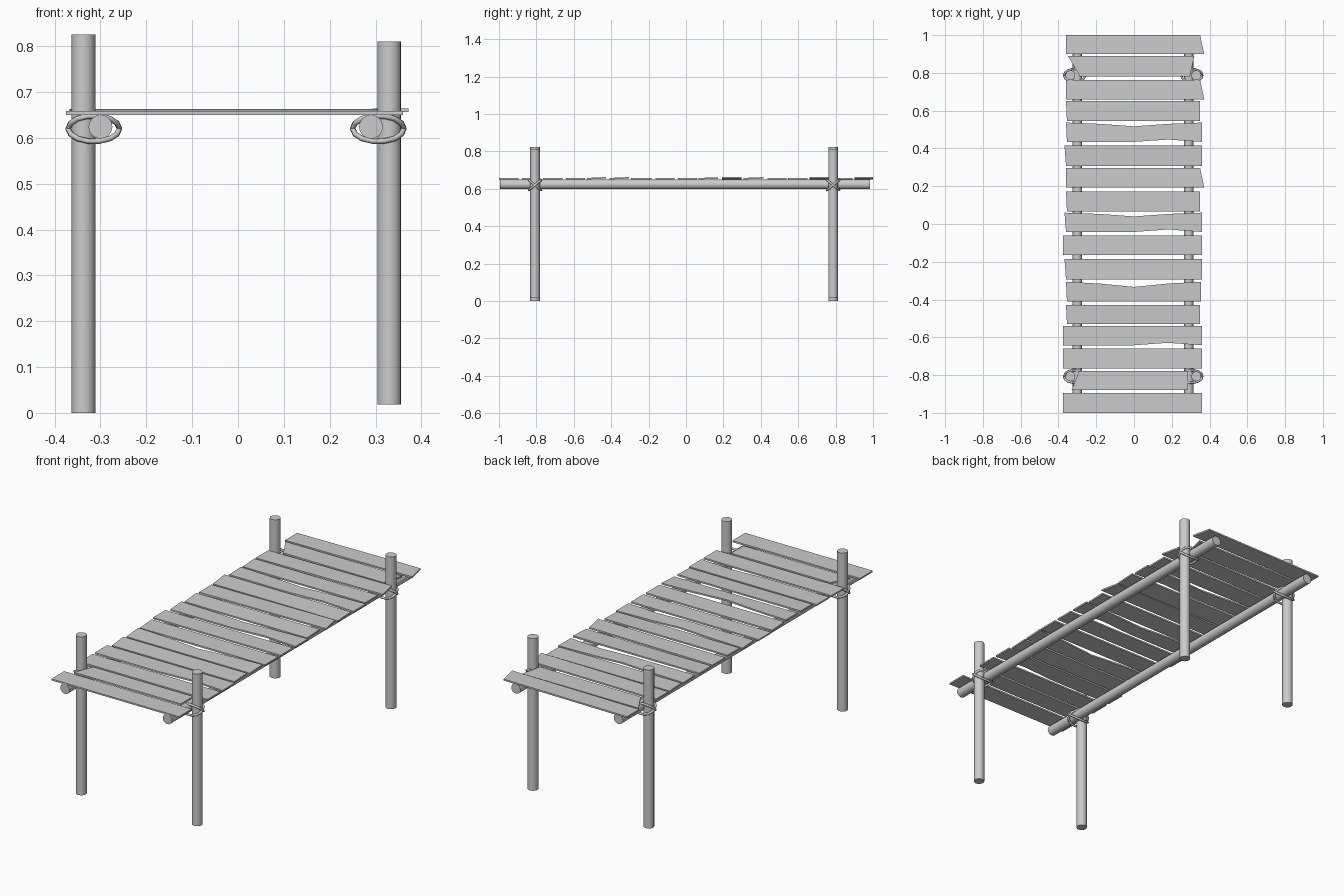
import bpy, bmesh, math
from mathutils import Vector

if "Cube" in bpy.data.objects:
    bpy.data.objects.remove(bpy.data.objects["Cube"])


def cylinder(name, start, end, radius, sides=16):
    a, b = Vector(start), Vector(end)
    bpy.ops.mesh.primitive_cylinder_add(vertices=sides, radius=radius, depth=(b - a).length,
                                        location=(a + b) / 2)
    ob = bpy.context.object
    ob.name = name
    ob.rotation_euler = (b - a).to_track_quat('Z', 'Y').to_euler()
    bpy.ops.object.shade_smooth_by_angle(angle=math.radians(40))
    return ob


def rope_loop(name, cx, cy, cz, slope):
    # closed diagonal hoop around a post and its rail
    cu = bpy.data.curves.new(name, 'CURVE')
    cu.dimensions = '3D'
    cu.bevel_depth = 0.006
    cu.bevel_resolution = 1
    n = 14
    sp = cu.splines.new('POLY')
    sp.points.add(n - 1)
    for i, p in enumerate(sp.points):
        t = 2 * math.pi * i / n
        p.co = (cx + 0.056 * math.cos(t), cy + 0.034 * math.sin(t),
                cz + slope * 0.028 * math.sin(t), 1)
    sp.use_cyclic_u = True
    ob = bpy.data.objects.new(name, cu)
    bpy.context.collection.objects.link(ob)


def plank(name, y0, y1, left, right, top_dip=0.0, bottom_dip=0.0, z=(0.650, 0.650), tilt=0.0):
    # left / right give the x of the (back, front) corners
    outline = [(left[1], y0), (0.0, y0), (0.18, y0 + bottom_dip), (right[1], y0),
               (right[0], y1), (0.18, y1 - top_dip * 0.35), (0.0, y1 - top_dip),
               (-0.18, y1 - top_dip * 0.35), (left[0], y1)]
    bm = bmesh.new()
    verts = []
    for x, y in outline:
        h = z[0] + (z[1] - z[0]) * (x + 0.37) / 0.74 + tilt * (y - y0) / (y1 - y0)
        verts.append(bm.verts.new((x, y, h)))
    face = bm.faces.new(verts)
    ext = bmesh.ops.extrude_face_region(bm, geom=[face])
    bmesh.ops.translate(bm, vec=(0, 0, 0.008),
                        verts=[v for v in ext['geom'] if isinstance(v, bmesh.types.BMVert)])
    bmesh.ops.recalc_face_normals(bm, faces=bm.faces)
    me = bpy.data.meshes.new(name)
    bm.to_mesh(me)
    bm.free()
    bpy.context.collection.objects.link(bpy.data.objects.new(name, me))


# posts, rails and rope lashings on each side
for side, px, rx, z0, z1 in (("left", -0.337, -0.300, 0.0, 0.825),
                             ("right", 0.330, 0.290, 0.018, 0.810)):
    cylinder(side + "_rail", (rx, -0.995, 0.624), (rx, 0.985, 0.624), 0.026)
    for end, y in (("front", -0.807), ("back", 0.787)):
        cylinder(f"{end}_{side}_post", (px, y, z0), (px, y, z1), 0.026)
        for k, s in enumerate((1, -1)):
            rope_loop(f"{end}_{side}_lashing_{k + 1}", (px + rx) / 2 + 0.004 * (1 if px < 0 else -1),
                      y, 0.620, s)

# deck planks, back to front: y range, end kinds, edge dips
straight = dict(left=(-0.36, -0.355), right=(0.35, 0.35))
flared = dict(left=(-0.36, -0.36), right=(0.35, 0.372), z=(0.650, 0.656))
wide = dict(left=(-0.375, -0.375), right=(0.36, 0.36))
medium = dict(left=(-0.368, -0.36), right=(0.36, 0.36))
rows = [
    (0.90, 1.00, flared),
    (0.78, 0.89, dict(left=(-0.35, -0.285), right=(0.32, 0.295))),
    (0.66, 0.763, flared),
    (0.545, 0.65, straight),
    (0.435, 0.537, dict(straight, right=(0.36, 0.36), top_dip=0.02, bottom_dip=0.012)),
    (0.307, 0.415, dict(medium, tilt=0.005)),
    (0.193, 0.296, flared),
    (0.067, 0.172, dict(straight, tilt=0.004)),
    (-0.042, 0.06, dict(medium, top_dip=0.02, bottom_dip=0.013)),
    (-0.163, -0.062, wide),
    (-0.293, -0.184, medium),
    (-0.410, -0.306, dict(straight, right=(0.355, 0.355), top_dip=0.027, tilt=0.005)),
    (-0.530, -0.428, dict(straight, tilt=0.005)),
    (-0.642, -0.540, dict(wide, bottom_dip=0.013)),
    (-0.765, -0.660, wide),
    (-0.878, -0.777, dict(left=(-0.29, -0.33), right=(0.285, 0.285))),
    (-1.00, -0.895, wide),
]
for i, (y0, y1, kind) in enumerate(rows):
    plank(f"deck_plank_{i + 1:02d}", y0, y1, **kind)
